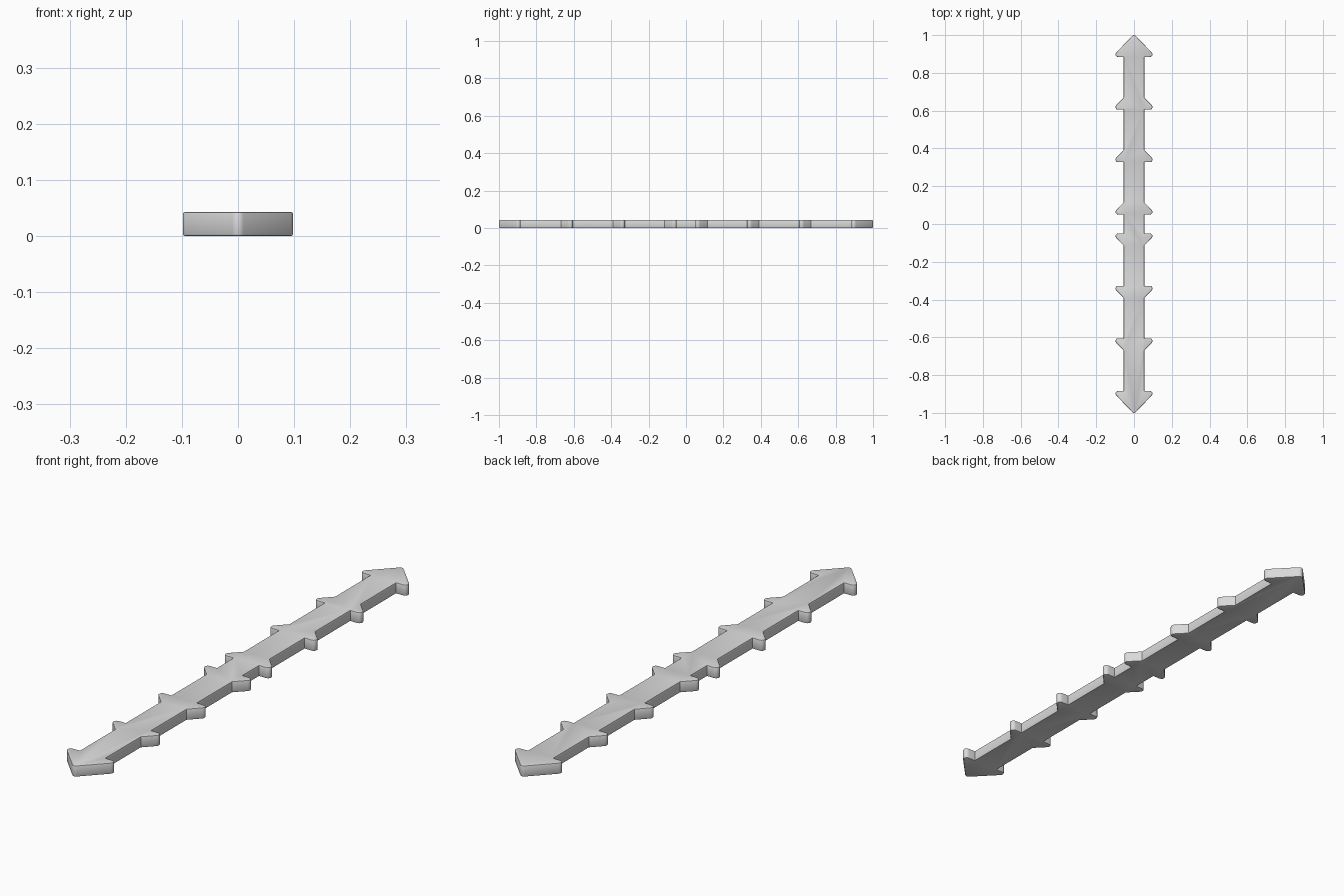
import bpy, bmesh, math
from mathutils import Vector

if "Cube" in bpy.data.objects:
    bpy.data.objects.remove(bpy.data.objects["Cube"])

SHAFT, WING, SLOPE = 0.055, 0.117, 1.04   # half widths (wing before rounding)
HEIGHT, ROUND, RIM = 0.043, 0.014, 0.004

# One quarter of the outline: three barbs and the arrowhead wing
quarter = []
for base in (0.05, 0.327, 0.605):
    quarter += [(SHAFT, base, False), (WING, base, True),
                (SHAFT, base + (WING - SHAFT) * SLOPE, False)]
quarter += [(SHAFT, 0.884, False), (WING, 0.884, True)]
tip = (0, 0.884 + WING * SLOPE, True)


def flip(points, sx, sy):
    return [(x * sx, y * sy, r) for x, y, r in points]


corners = (quarter + [tip] + flip(quarter, -1, 1)[::-1]
           + flip(quarter + [tip], -1, -1) + flip(quarter, 1, -1)[::-1])


def rounded(points, radius, steps=5):
    """Replace each flagged corner by an arc."""
    out = []
    for i, (x, y, soft) in enumerate(points):
        p = Vector((x, y))
        if not soft:
            out.append(p)
            continue
        a = (Vector(points[i - 1][:2]) - p).normalized()
        b = (Vector(points[(i + 1) % len(points)][:2]) - p).normalized()
        half = a.angle(b) / 2
        centre = p + (a + b).normalized() * radius / math.sin(half)
        start = (p + a * radius / math.tan(half) - centre).normalized()
        end = (p + b * radius / math.tan(half) - centre).normalized()
        out += [centre + start.slerp(end, k / steps) * radius
                for k in range(steps + 1)]
    return out


# Extrude the outline and soften the top and bottom rims
bm = bmesh.new()
face = bm.faces.new([bm.verts.new((p.x, p.y, 0)) for p in rounded(corners, ROUND)])
ext = bmesh.ops.extrude_face_region(bm, geom=[face])
bmesh.ops.translate(bm, vec=(0, 0, HEIGHT),
                    verts=[g for g in ext["geom"] if isinstance(g, bmesh.types.BMVert)])
bmesh.ops.recalc_face_normals(bm, faces=bm.faces)
rim = [e for e in bm.edges if abs(e.verts[0].co.z - e.verts[1].co.z) < 1e-6]
bmesh.ops.bevel(bm, geom=rim, offset=RIM, segments=2, profile=0.5, affect='EDGES')

mesh = bpy.data.meshes.new("barbed_double_arrow")
bm.to_mesh(mesh)
bm.free()
arrow = bpy.data.objects.new("barbed_double_arrow", mesh)
bpy.context.collection.objects.link(arrow)

# Plain grey material
grey = bpy.data.materials.new("light grey")
grey.diffuse_color = (0.7, 0.7, 0.7, 1)
grey.use_nodes = True
grey.node_tree.nodes["Principled BSDF"].inputs["Base Color"].default_value = grey.diffuse_color
mesh.materials.append(grey)

bpy.context.view_layer.objects.active = arrow
arrow.select_set(True)
bpy.ops.object.shade_smooth_by_angle(angle=math.radians(35))
